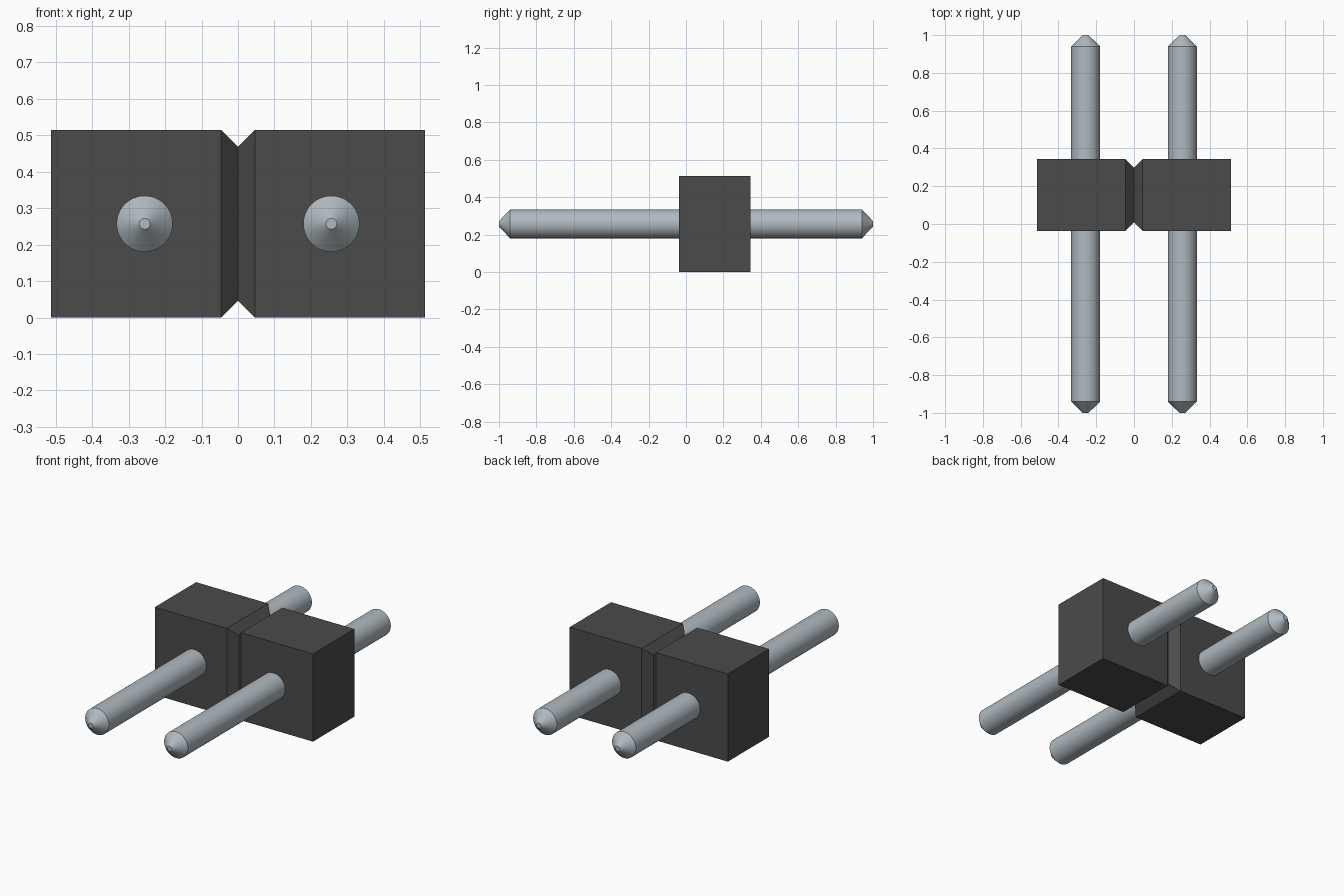
import bpy
import bmesh
import math

cube = bpy.data.objects.get("Cube")
if cube:
    bpy.data.objects.remove(cube, do_unlink=True)


def make_material(name, color):
    mat = bpy.data.materials.new(name)
    mat.use_nodes = True
    mat.diffuse_color = (*color, 1)
    node = next(n for n in mat.node_tree.nodes if n.type == "BSDF_PRINCIPLED")
    node.inputs["Base Color"].default_value = (*color, 1)
    return mat


def loft(name, rings, mat):
    """Skin a list of closed point rings and cap both ends."""
    bm = bmesh.new()
    loops = [[bm.verts.new(p) for p in ring] for ring in rings]
    for a, b in zip(loops, loops[1:]):
        for i in range(len(a)):
            j = (i + 1) % len(a)
            bm.faces.new((a[i], a[j], b[j], b[i]))
    bm.faces.new(loops[0])
    bm.faces.new(loops[-1])
    bmesh.ops.recalc_face_normals(bm, faces=bm.faces)
    mesh = bpy.data.meshes.new(name)
    bm.to_mesh(mesh)
    bm.free()
    mesh.materials.append(mat)
    obj = bpy.data.objects.new(name, mesh)
    bpy.context.collection.objects.link(obj)
    return obj


black = make_material("black plastic", (0.07, 0.07, 0.07))
silver = make_material("silver metal", (0.43, 0.49, 0.53))

HALF, HEIGHT = 0.513, 0.514
FRONT, BACK = -0.038, 0.345
NOTCH = 0.046


# Housing: rectangular sections along x, pinched by a V notch in the middle
def section(x, inset):
    y0, y1, z0, z1 = FRONT + inset, BACK - inset, inset, HEIGHT - inset
    return [(x, y0, z0), (x, y1, z0), (x, y1, z1), (x, y0, z1)]


loft("housing", [section(-HALF, 0), section(-NOTCH, 0), section(0, NOTCH),
                 section(NOTCH, 0), section(HALF, 0)], black)


# Pins: round rods with blunt conical tips
def circle(x, y, r, sides=48):
    angles = [2 * math.pi * i / sides for i in range(sides)]
    return [(x + r * math.cos(a), y, HEIGHT / 2 + r * math.sin(a)) for a in angles]


for side, x in (("right", -0.256), ("left", 0.256)):
    profile = [(-1, 0.015), (-0.94, 0.077), (0.94, 0.077), (1, 0.015)]
    pin = loft(side + "_pin", [circle(x, y, r) for y, r in profile], silver)
    bpy.ops.object.select_all(action="DESELECT")
    pin.select_set(True)
    bpy.context.view_layer.objects.active = pin
    bpy.ops.object.shade_smooth_by_angle(angle=math.radians(30))
